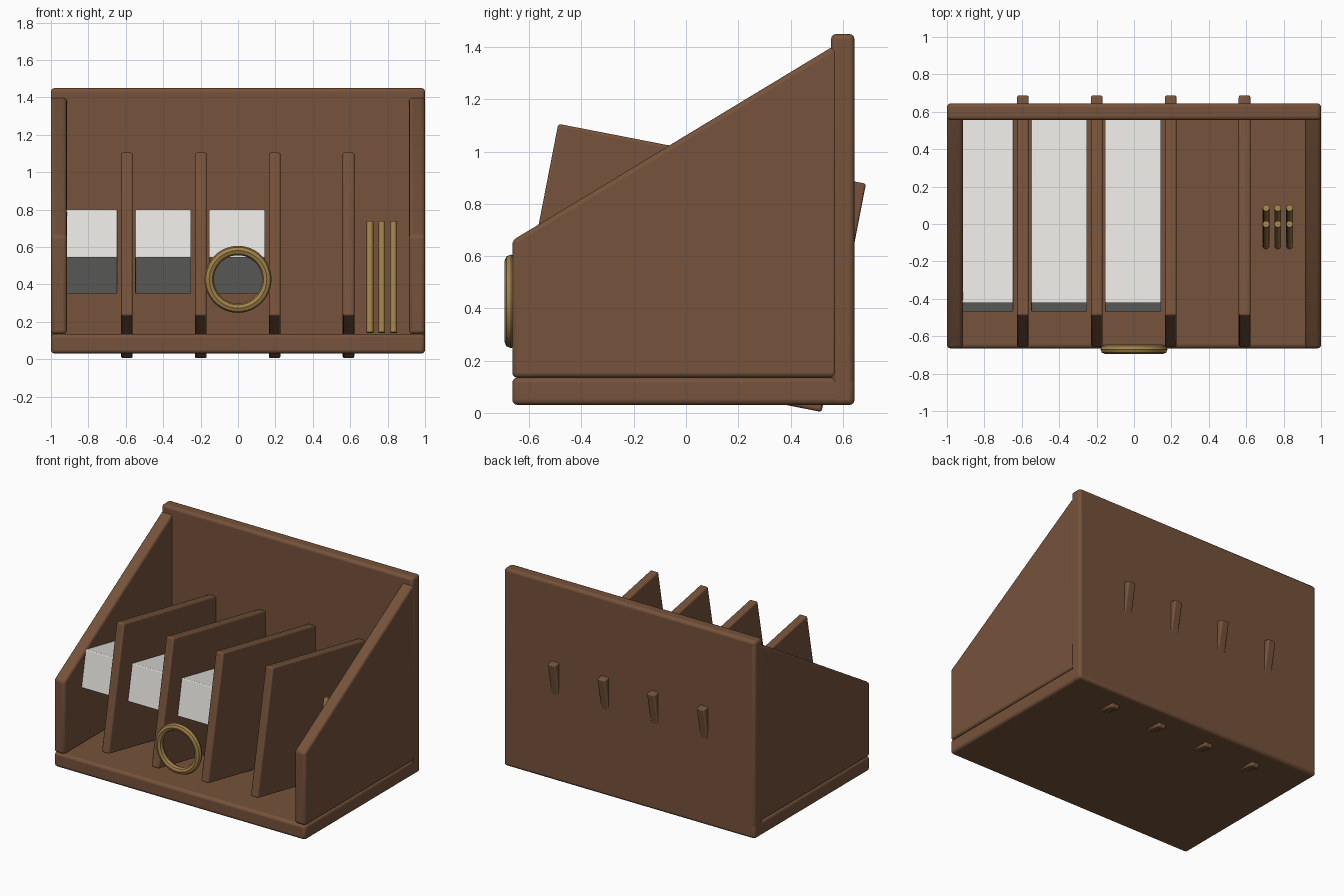
import bpy, bmesh, math
from mathutils import Vector

if "Cube" in bpy.data.objects:
    bpy.data.objects.remove(bpy.data.objects["Cube"])

TILT = math.radians(-11)   # shared backward lean of dividers, blocks and rods


def material(name, rgb):
    m = bpy.data.materials.new(name)
    m.diffuse_color = (*rgb, 1)
    m.use_nodes = True
    m.node_tree.nodes["Principled BSDF"].inputs["Base Color"].default_value = m.diffuse_color
    return m


WOOD = material("brown wood", (0.18, 0.085, 0.043))
PAPER = material("off white paper", (0.80, 0.78, 0.74))
BRASS = material("brass", (0.36, 0.22, 0.065))


def finish(ob, name, mat, bevel=0, segments=3):
    ob.name = name
    ob.data.materials.append(mat)
    if bevel:
        mod = ob.modifiers.new("rounded edges", 'BEVEL')
        mod.width = bevel
        mod.segments = segments
        mod.limit_method = 'ANGLE'
        mod.angle_limit = math.radians(20)
    bpy.ops.object.select_all(action='DESELECT')
    ob.select_set(True)
    bpy.context.view_layer.objects.active = ob
    bpy.ops.object.shade_smooth_by_angle(angle=math.radians(35))
    return ob


def box(name, centre, size, mat, bevel, tilt=0):
    bpy.ops.mesh.primitive_cube_add(size=1, location=centre)
    ob = bpy.context.object
    ob.scale = size
    bpy.ops.object.transform_apply(location=False, rotation=False, scale=True)
    ob.rotation_euler.x = tilt
    return finish(ob, name, mat, bevel)


def panel(name, x0, x1, profile, mat, bevel):
    # a y-z outline extruded along x
    bm = bmesh.new()
    face = bm.faces.new([bm.verts.new((x0, y, z)) for y, z in profile])
    out = bmesh.ops.extrude_face_region(bm, geom=[face])
    verts = [g for g in out["geom"] if isinstance(g, bmesh.types.BMVert)]
    bmesh.ops.translate(bm, verts=verts, vec=(x1 - x0, 0, 0))
    bmesh.ops.recalc_face_normals(bm, faces=bm.faces)
    me = bpy.data.meshes.new(name)
    bm.to_mesh(me)
    bm.free()
    ob = bpy.data.objects.new(name, me)
    bpy.context.collection.objects.link(ob)
    return finish(ob, name, mat, bevel)


# case: base board, back board and two sloped sides
box("base_board", (0, -0.01, 0.083), (2, 1.31, 0.105), WOOD, 0.02)
box("back_board", (0, 0.60, 0.74), (2, 0.09, 1.42), WOOD, 0.02)
outline = [(-0.665, 0.135), (0.58, 0.135), (0.58, 1.405), (0.55, 1.395), (-0.665, 0.66)]
panel("left_side", -1, -0.915, outline, WOOD, 0.018)
panel("right_side", 0.915, 1, outline, WOOD, 0.018)

# leaning dividers that poke through the back and base
for i in range(4):
    box(f"divider_{i + 1}", (-0.594 + 0.395 * i, 0.015, 0.555),
        (0.062, 1.20, 0.89), WOOD, 0.01, TILT)

# leaning paper stacks in the first three slots
for i in range(3):
    box(f"paper_stack_{i + 1}", (-0.795 + 0.395 * i, 0.055, 0.575),
        (0.30, 1.02, 0.262), PAPER, 0.006, TILT)

# brass ring at the front
bpy.ops.mesh.primitive_torus_add(major_segments=48, minor_segments=8,
                                 major_radius=0.154, minor_radius=0.025,
                                 location=(0, -0.67, 0.427),
                                 rotation=(math.pi / 2, 0, 0))
finish(bpy.context.object, "front_ring", BRASS)

# two rows of leaning brass rods
for row, y in enumerate((-0.058, 0.028)):
    for i, x in enumerate((0.706, 0.769, 0.832)):
        bpy.ops.mesh.primitive_cylinder_add(vertices=16, radius=0.018, depth=0.604,
                                            location=(x, y, 0.439),
                                            rotation=(TILT, 0, 0))
        finish(bpy.context.object, f"rod_{row + 1}_{i + 1}", BRASS)
